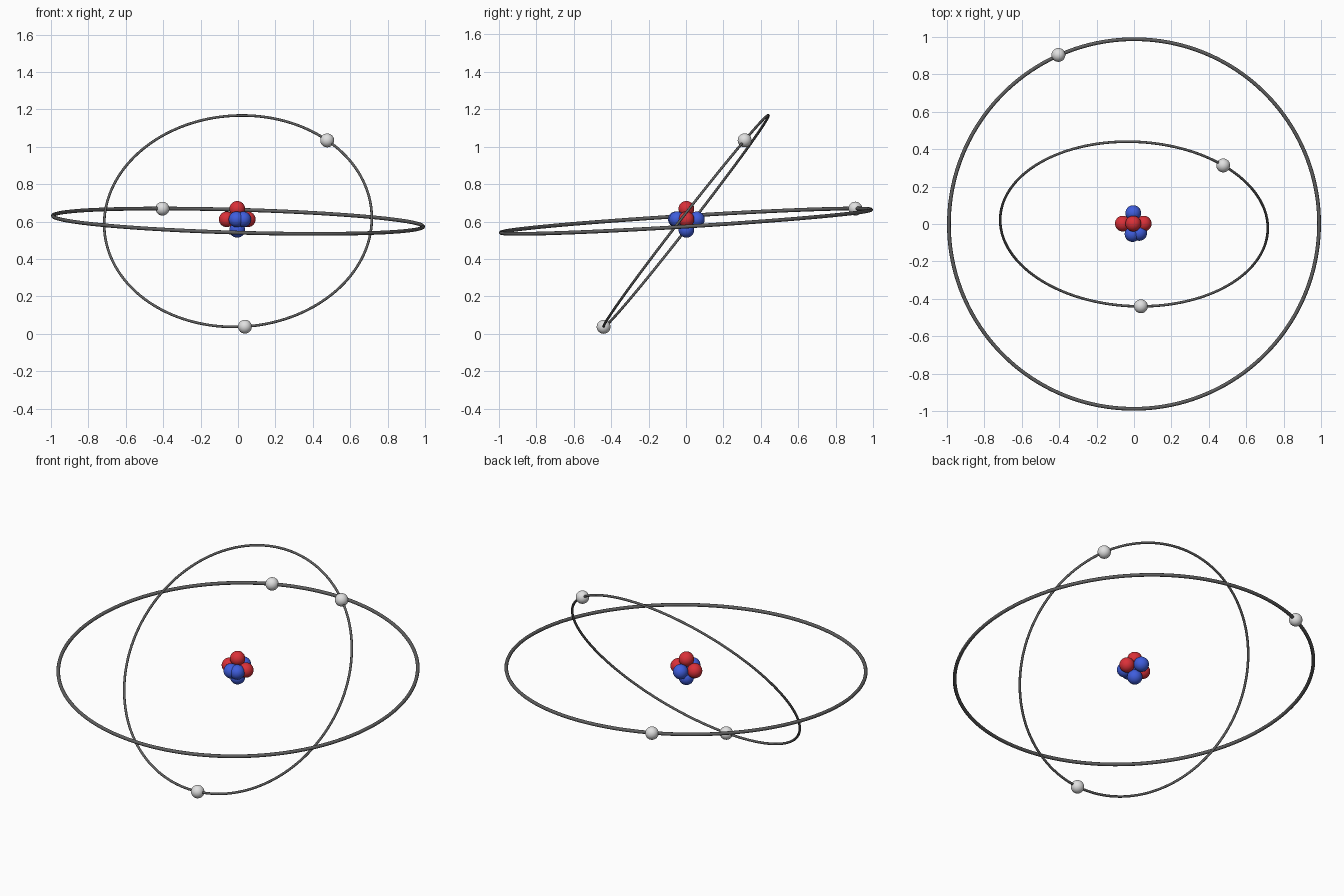
import bpy
from mathutils import Vector

if "Cube" in bpy.data.objects:
    bpy.data.objects.remove(bpy.data.objects["Cube"])


def material(name, rgb):
    m = bpy.data.materials.new(name)
    m.diffuse_color = (*rgb, 1)
    m.use_nodes = True
    m.node_tree.nodes["Principled BSDF"].inputs["Base Color"].default_value = m.diffuse_color
    return m


RED = material("red", (0.70, 0.03, 0.04))
BLUE = material("blue", (0.05, 0.11, 0.72))
LIGHT = material("light grey", (0.75, 0.75, 0.75))
DARK = material("dark grey", (0.115, 0.115, 0.115))


def finish(name, mat):
    ob = bpy.context.object
    ob.name = name
    ob.data.materials.append(mat)
    bpy.ops.object.shade_smooth()


def ball(name, loc, radius, mat):
    bpy.ops.mesh.primitive_uv_sphere_add(segments=32, ring_count=16, radius=radius, location=loc)
    finish(name, mat)


def orbit(name, normal, radius, tube):
    rot = Vector(normal).to_track_quat('Z', 'Y').to_euler()
    bpy.ops.mesh.primitive_torus_add(major_segments=160, minor_segments=12, major_radius=radius,
                                     minor_radius=tube, location=(0, 0, 0.602), rotation=rot)
    finish(name, DARK)


# Orbit rings
orbit("outer_orbit", (0.029, -0.062, 1), 0.99, 0.01)
orbit("inner_orbit", (-0.038, -0.789, 0.614), 0.716, 0.007)

# Electrons riding on the rings
for i, p in enumerate([(-0.404, 0.904, 0.669), (0.477, 0.313, 1.034), (0.037, -0.44, 0.038)]):
    ball(f"electron_{i + 1}", p, 0.037, LIGHT)

# Nucleus: red protons and blue neutrons packed around a centre
C = Vector((-0.004, 0.002, 0.612))
protons = [(-0.056, 0, 0), (0.056, 0, 0), (0, 0, 0.056)]
neutrons = [(0, 0.056, 0), (-0.004, -0.056, 0), (0, 0, -0.056), (0.032, -0.05, 0)]
for i, p in enumerate(protons):
    ball(f"proton_{i + 1}", C + Vector(p), 0.042, RED)
for i, p in enumerate(neutrons):
    ball(f"neutron_{i + 1}", C + Vector(p), 0.042, BLUE)
